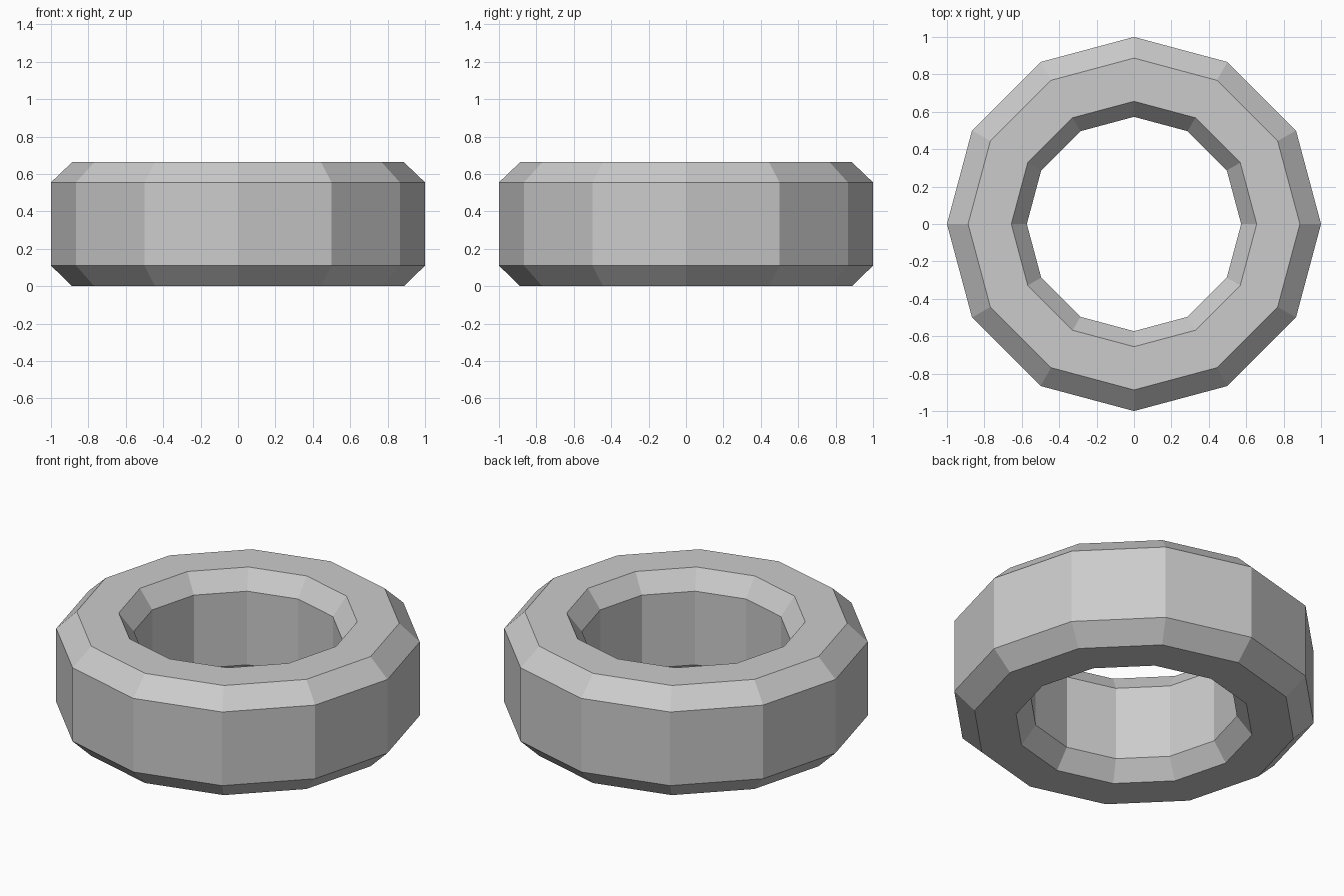
import bpy, bmesh
from math import cos, sin, pi

if "Cube" in bpy.data.objects:
    bpy.data.objects.remove(bpy.data.objects["Cube"])

SIDES = 12
# cross-section of the ring: (radius, height), chamfered on all four corners
PROFILE = [(1.0, 0.11), (1.0, 0.555), (0.887, 0.663), (0.656, 0.663),
           (0.573, 0.555), (0.573, 0.11), (0.656, 0.0), (0.887, 0.0)]

# sweep the section around z
bm = bmesh.new()
rings = []
for i in range(SIDES):
    a = 2 * pi * i / SIDES
    rings.append([bm.verts.new((r * cos(a), r * sin(a), z)) for r, z in PROFILE])
n = len(PROFILE)
for i in range(SIDES):
    p, q = rings[i], rings[(i + 1) % SIDES]
    for j in range(n):
        k = (j + 1) % n
        bm.faces.new((p[j], q[j], q[k], p[k]))
bmesh.ops.recalc_face_normals(bm, faces=bm.faces[:])

mesh = bpy.data.meshes.new("chamfered_ring")
bm.to_mesh(mesh)
bm.free()
bpy.context.collection.objects.link(bpy.data.objects.new("chamfered_ring", mesh))
